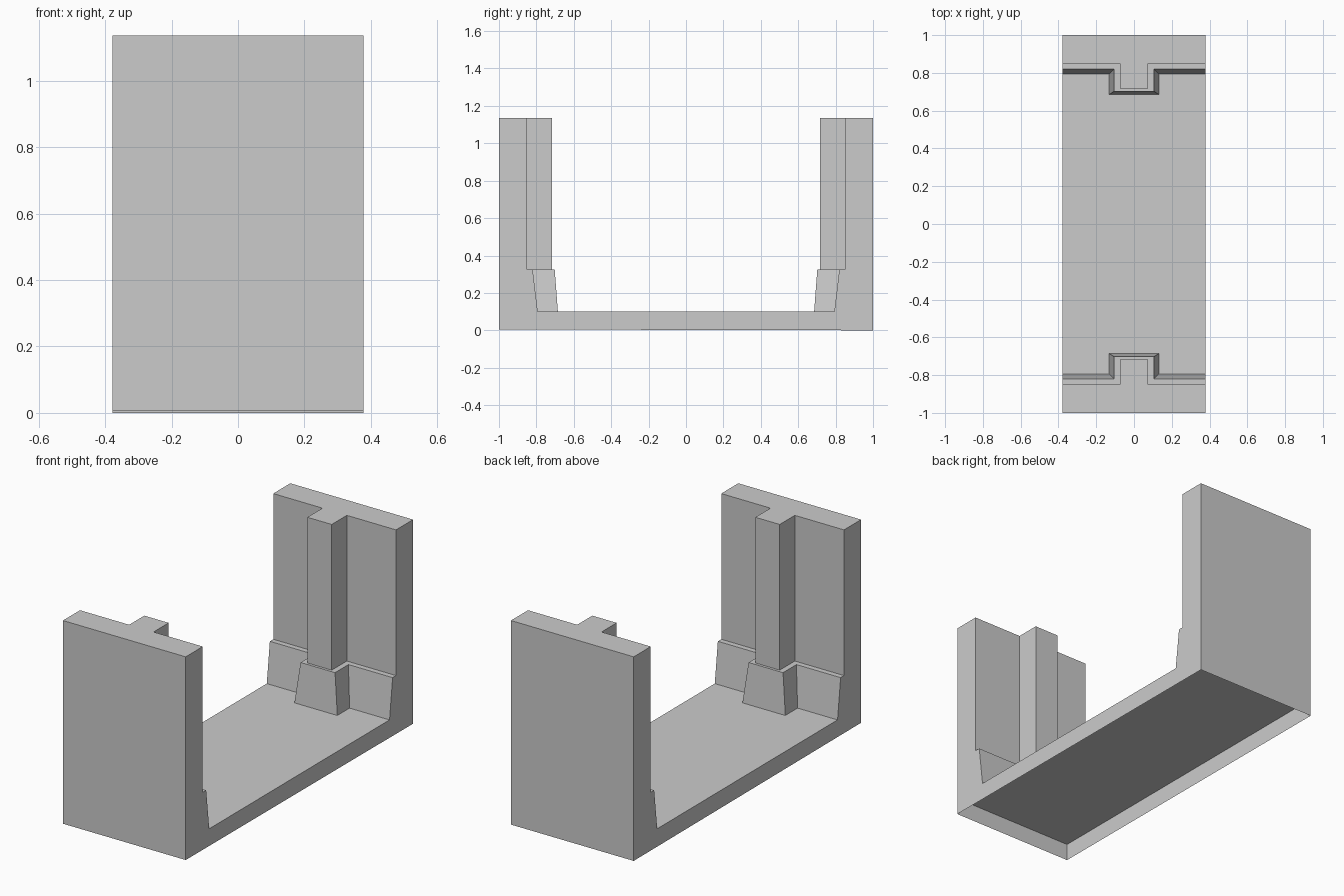
import bpy, bmesh

if "Cube" in bpy.data.objects:
    bpy.data.objects.remove(bpy.data.objects["Cube"])

HALF_X, HALF_Y, FLOOR_Z = 0.378, 1.0, 0.10


def loft(name, sections):
    """Skin equal-length closed outlines from bottom to top; cap the top, leave the bottom open."""
    bm = bmesh.new()
    rings = [[bm.verts.new(p) for p in ring] for ring in sections]
    for low, high in zip(rings, rings[1:]):
        n = len(low)
        for i in range(n):
            j = (i + 1) % n
            bm.faces.new((low[i], low[j], high[j], high[i]))
    bm.faces.new(rings[-1])
    bm.normal_update()
    mesh = bpy.data.meshes.new(name)
    bm.to_mesh(mesh)
    bm.free()
    obj = bpy.data.objects.new(name, mesh)
    bpy.context.collection.objects.link(obj)
    return obj


def wall_plan(z, wall_y, pier_x, pier_y):
    """Plan of an end wall with a central pier, counter-clockwise from above."""
    half = [(HALF_X, HALF_Y), (HALF_X, wall_y), (pier_x, wall_y), (pier_x, pier_y)]
    plan = half + [(-x, y) for x, y in reversed(half)]
    return [(x, y, z) for x, y in reversed(plan)]


# Floor slab, hollow underneath, with a slightly sloping lower edge
corners = [(-HALF_X, -HALF_Y), (HALF_X, -HALF_Y), (HALF_X, HALF_Y), (-HALF_X, HALF_Y)]
loft("floor", [
    [(x, y, 0.005 if y < 0 else 0.0) for x, y in corners],
    [(x, y, FLOOR_Z) for x, y in corners],
])

# End wall: tapered plinth, small ledge, then straight wall and pier
walls = loft("end_walls", [
    wall_plan(FLOOR_Z, 0.793, 0.132, 0.685),
    wall_plan(0.325, 0.820, 0.106, 0.702),
    wall_plan(0.325, 0.850, 0.075, 0.717),
    wall_plan(1.136, 0.850, 0.075, 0.717),
])

# Matching wall at the opposite end
mirror = walls.modifiers.new("opposite_end", 'MIRROR')
mirror.use_axis = (False, True, False)
mirror.use_mirror_merge = False
